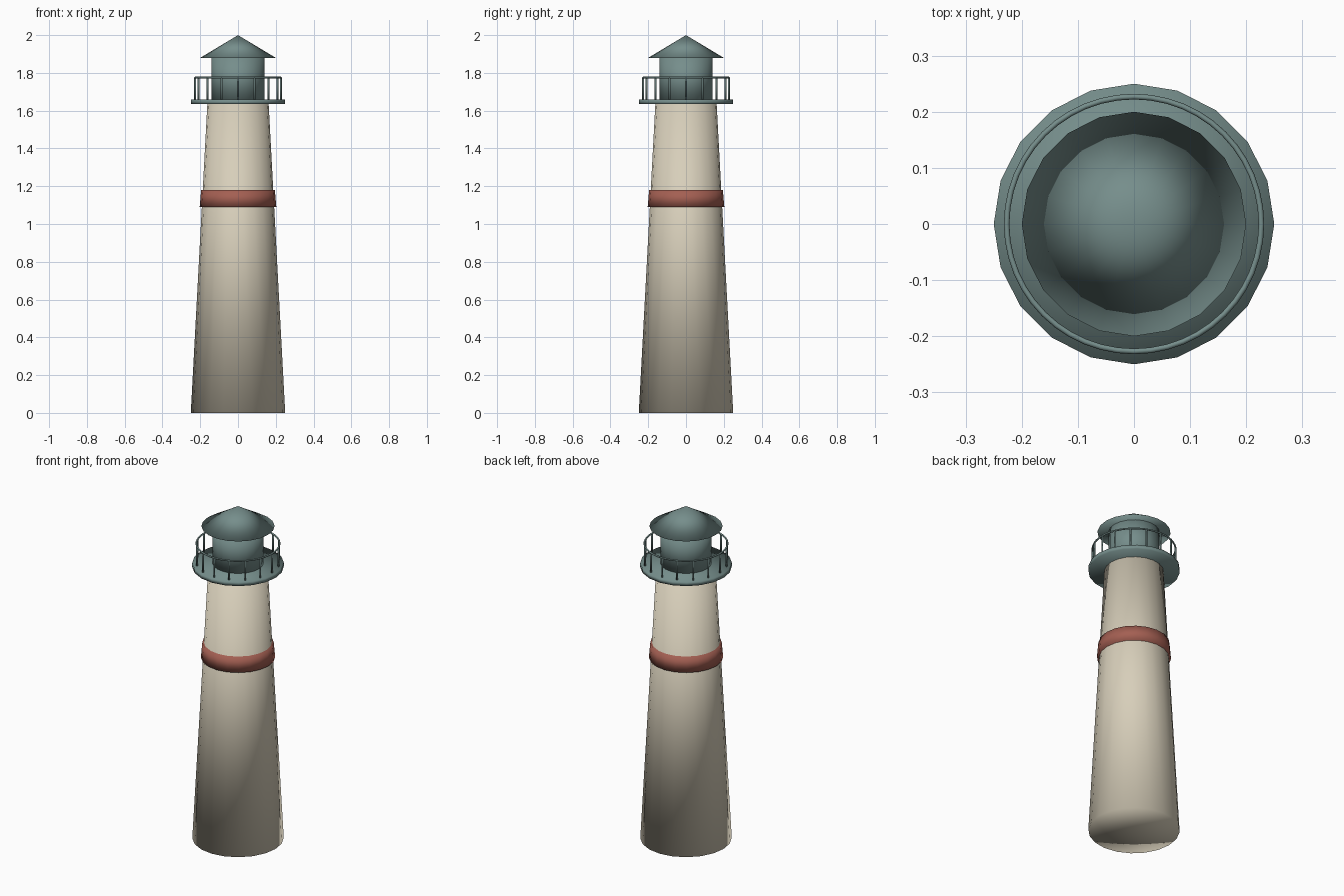
import bpy, math

if "Cube" in bpy.data.objects:
    bpy.data.objects.remove(bpy.data.objects["Cube"])

SIDES = 20


def material(name, rgb):
    m = bpy.data.materials.new(name)
    m.diffuse_color = (*rgb, 1)
    m.use_nodes = True
    m.node_tree.nodes["Principled BSDF"].inputs["Base Color"].default_value = m.diffuse_color
    return m


cream = material("cream stone", (0.68, 0.62, 0.49))
teal = material("grey teal metal", (0.18, 0.27, 0.26))
brick = material("brick red", (0.37, 0.115, 0.085))


def finish(name, mat):
    ob = bpy.context.object
    ob.name = name
    ob.data.materials.append(mat)
    bpy.ops.object.shade_smooth()
    return ob


def frustum(name, mat, r1, r2, z1, z2, sides=SIDES, x=0, y=0, cap='TRIFAN'):
    # start vertices on +y, so 20 sides also land on the x axis
    bpy.ops.mesh.primitive_cone_add(vertices=sides, radius1=r1, radius2=r2,
                                    depth=z2 - z1, end_fill_type=cap,
                                    location=(x, y, (z1 + z2) / 2))
    return finish(name, mat)


# tapered tower and its coloured band
frustum("tower", cream, 0.25, 0.162, 0, 1.64)
frustum("band", brick, 0.203, 0.195, 1.09, 1.18)

# gallery platform, lantern room and roof
frustum("gallery_platform", teal, 0.25, 0.25, 1.634, 1.659)
frustum("lantern_room", teal, 0.14, 0.14, 1.65, 1.885)
frustum("roof", teal, 0.20, 0, 1.88, 2.0)

# railing: sixteen posts and a round hand rail
for i in range(16):
    a = math.tau * i / 16
    frustum(f"rail_post_{i + 1}", teal, 0.005, 0.005, 1.655, 1.775, 8,
            0.227 * math.cos(a), 0.227 * math.sin(a))
bpy.ops.mesh.primitive_torus_add(major_radius=0.227, minor_radius=0.005,
                                 major_segments=48, minor_segments=8,
                                 location=(0, 0, 1.775))
finish("hand_rail", teal)
